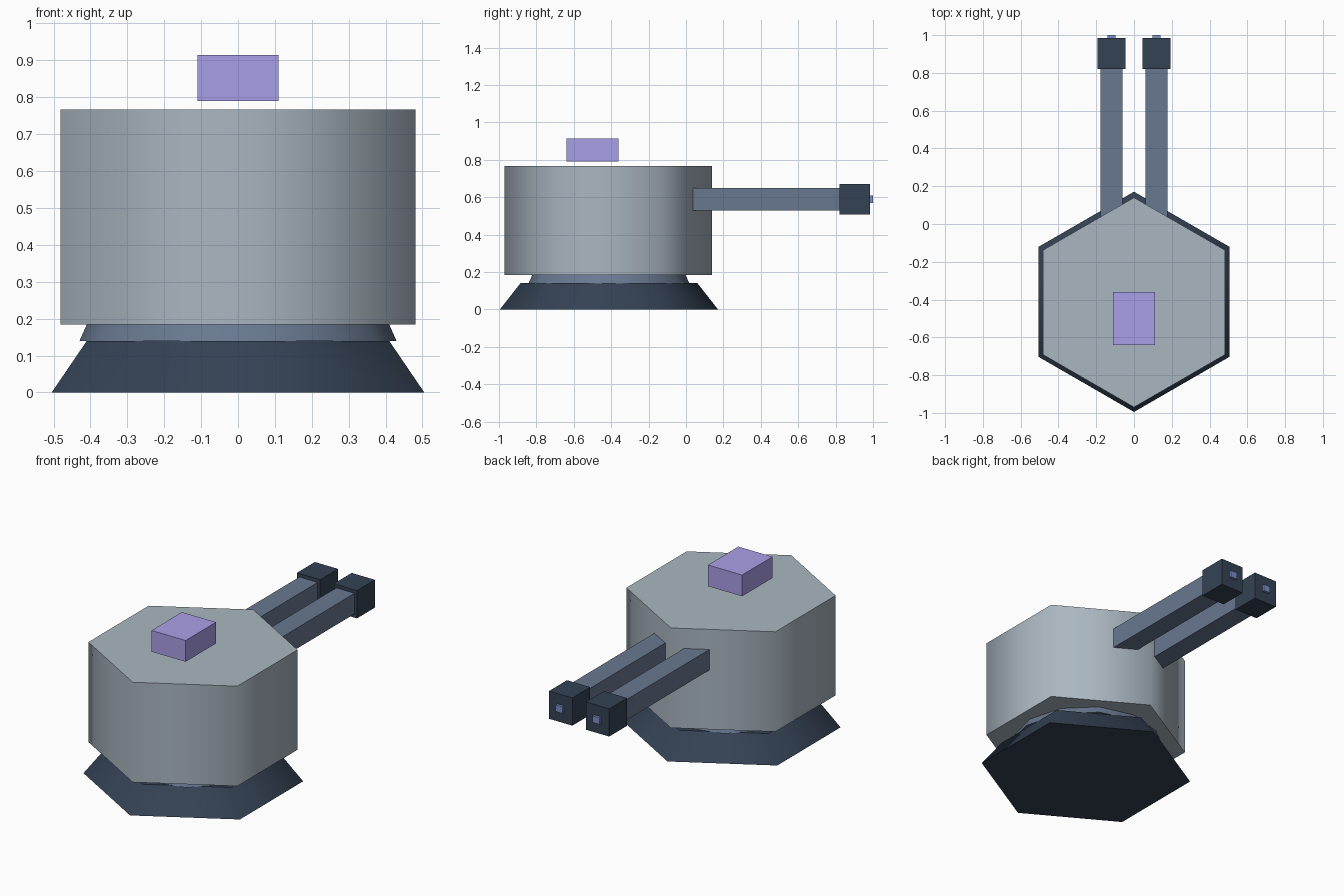
import bpy
import bmesh
from math import pi
from mathutils import Matrix

if "Cube" in bpy.data.objects:
    bpy.data.objects.remove(bpy.data.objects["Cube"])


def material(name, color):
    m = bpy.data.materials.new(name)
    m.diffuse_color = (*color, 1)
    m.use_nodes = True
    m.node_tree.nodes["Principled BSDF"].inputs["Base Color"].default_value = m.diffuse_color
    return m


DARK = material("dark_navy", (0.035, 0.055, 0.09))
SLATE = material("slate_blue", (0.14, 0.19, 0.28))
STEEL = material("steel_grey", (0.40, 0.47, 0.53))
VIOLET = material("violet", (0.40, 0.35, 0.80))
BLUE = material("bore_blue", (0.20, 0.28, 0.60))


def finish(name, bm, mat, smooth_sides=False):
    bmesh.ops.recalc_face_normals(bm, faces=bm.faces)
    for f in bm.faces:
        f.smooth = smooth_sides and abs(f.normal.z) < 0.9
    me = bpy.data.meshes.new(name)
    bm.to_mesh(me)
    bm.free()
    me.materials.append(mat)
    ob = bpy.data.objects.new(name, me)
    bpy.context.collection.objects.link(ob)
    return ob


def drum(name, sides, r_low, r_high, z0, z1, mat, y=-0.412):
    # Upright prism or frustum with a corner on the y axis
    bm = bmesh.new()
    bmesh.ops.create_cone(bm, cap_ends=True, segments=sides,
                          radius1=r_low, radius2=r_high, depth=z1 - z0)
    v = max(bm.verts, key=lambda p: p.co.y)
    turn = 0 if abs(v.co.x) < 1e-4 else pi / sides
    bm.transform(Matrix.Translation((0, y, (z0 + z1) / 2)) @ Matrix.Rotation(turn, 4, 'Z'))
    return finish(name, bm, mat, True)


def box(name, x, y, z, mat):
    bm = bmesh.new()
    bmesh.ops.create_cube(bm, size=1)
    spans = (x, y, z)
    centre = [(a + b) / 2 for a, b in spans]
    size = [b - a for a, b in spans]
    bm.transform(Matrix.Translation(centre) @ Matrix.Diagonal((*size, 1)))
    return finish(name, bm, mat)


# Sloped hexagonal base, round collar and hexagonal housing
drum("base", 6, 0.583, 0.473, 0, 0.14, DARK)
drum("collar", 12, 0.43, 0.405, 0.139, 0.195, SLATE)
drum("housing", 6, 0.555, 0.555, 0.184, 0.767, STEEL, -0.415)

# Sight block hovering above the housing
box("sight_block", (-0.11, 0.11), (-0.64, -0.36), (0.79, 0.914), VIOLET)

# Twin barrels, mirrored across x
for side, s in (("left", -1), ("right", 1)):
    def span(half, c=0.119):
        return (s * c - half, s * c + half)
    box(side + "_barrel", span(0.059), (-0.01, 0.83), (0.53, 0.65), SLATE)
    box(side + "_muzzle", span(0.075), (0.82, 0.985), (0.508, 0.67), DARK)
    box(side + "_bore", span(0.022), (0.96, 1.0), (0.57, 0.609), BLUE)
